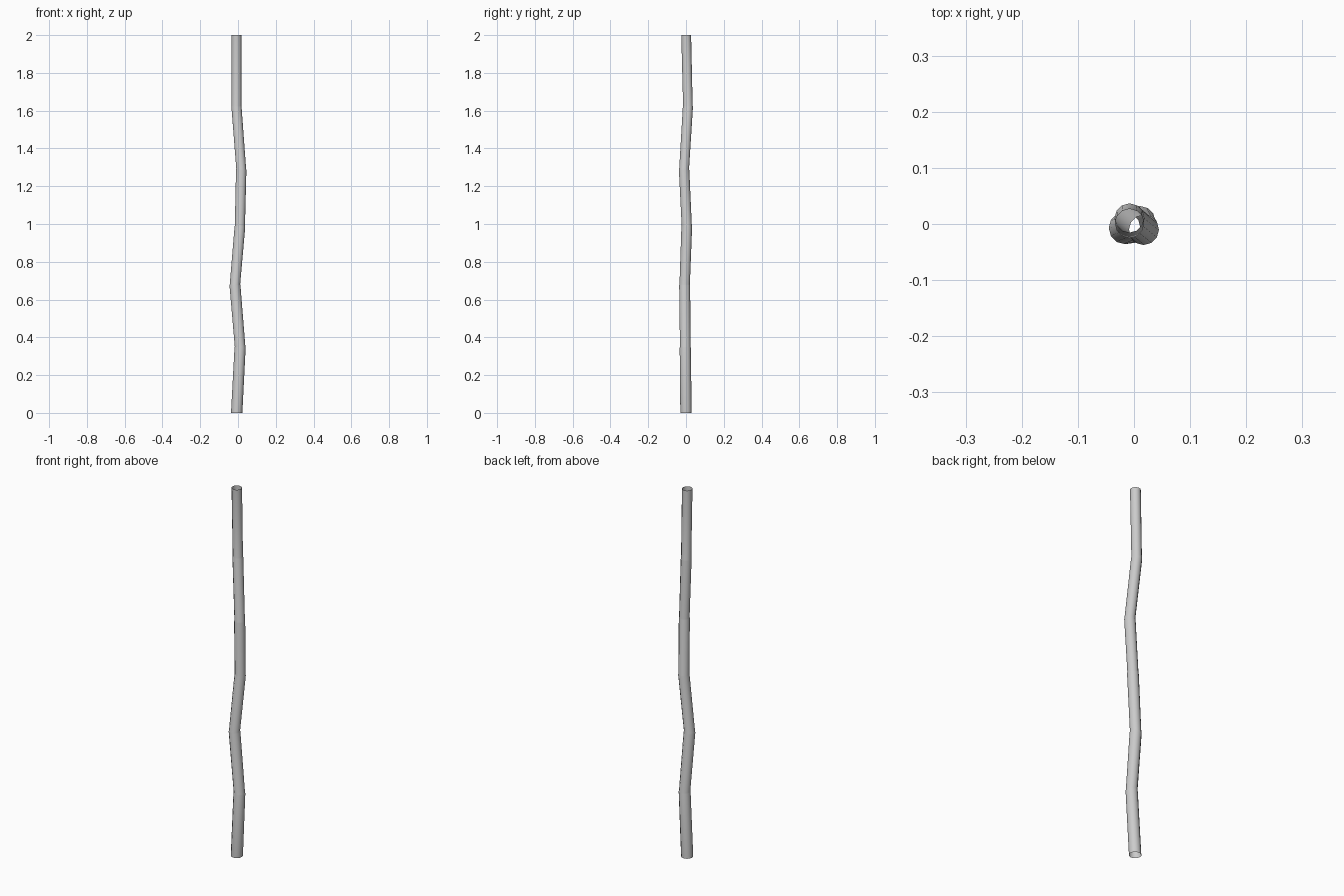
import bpy, bmesh
from math import sin, cos, tau

if "Cube" in bpy.data.objects:
    bpy.data.objects.remove(bpy.data.objects["Cube"])

SIDES = 12
# joint centres of the crooked cane, bottom to top: x, y, z, radius
JOINTS = [(-0.007, 0.000, 0.000, 0.0300),
          (0.011, -0.004, 0.345, 0.0295),
          (-0.016, -0.007, 0.675, 0.0290),
          (0.010, 0.004, 0.985, 0.0283),
          (0.017, -0.010, 1.285, 0.0275),
          (-0.008, 0.010, 1.620, 0.0268),
          (-0.008, 0.001, 2.000, 0.0260)]

bm = bmesh.new()


def ring(x, y, z, r):
    return [bm.verts.new((x + r * cos(tau * i / SIDES), y + r * sin(tau * i / SIDES), z))
            for i in range(SIDES)]


# each joint gets a rim and a slightly narrower ring just above it
rings = []
for k, (x, y, z, r) in enumerate(JOINTS):
    rings.append(ring(x, y, z, r))
    if 0 < k < len(JOINTS) - 1:
        rings.append(ring(x, y, z + 0.006, r - 0.0015))

# open-ended tube wall
for a, b in zip(rings, rings[1:]):
    for i in range(SIDES):
        j = (i + 1) % SIDES
        bm.faces.new((a[i], a[j], b[j], b[i])).smooth = True

mesh = bpy.data.meshes.new("cane_stalk")
bm.to_mesh(mesh)
bm.free()
stalk = bpy.data.objects.new("cane_stalk", mesh)
bpy.context.collection.objects.link(stalk)
